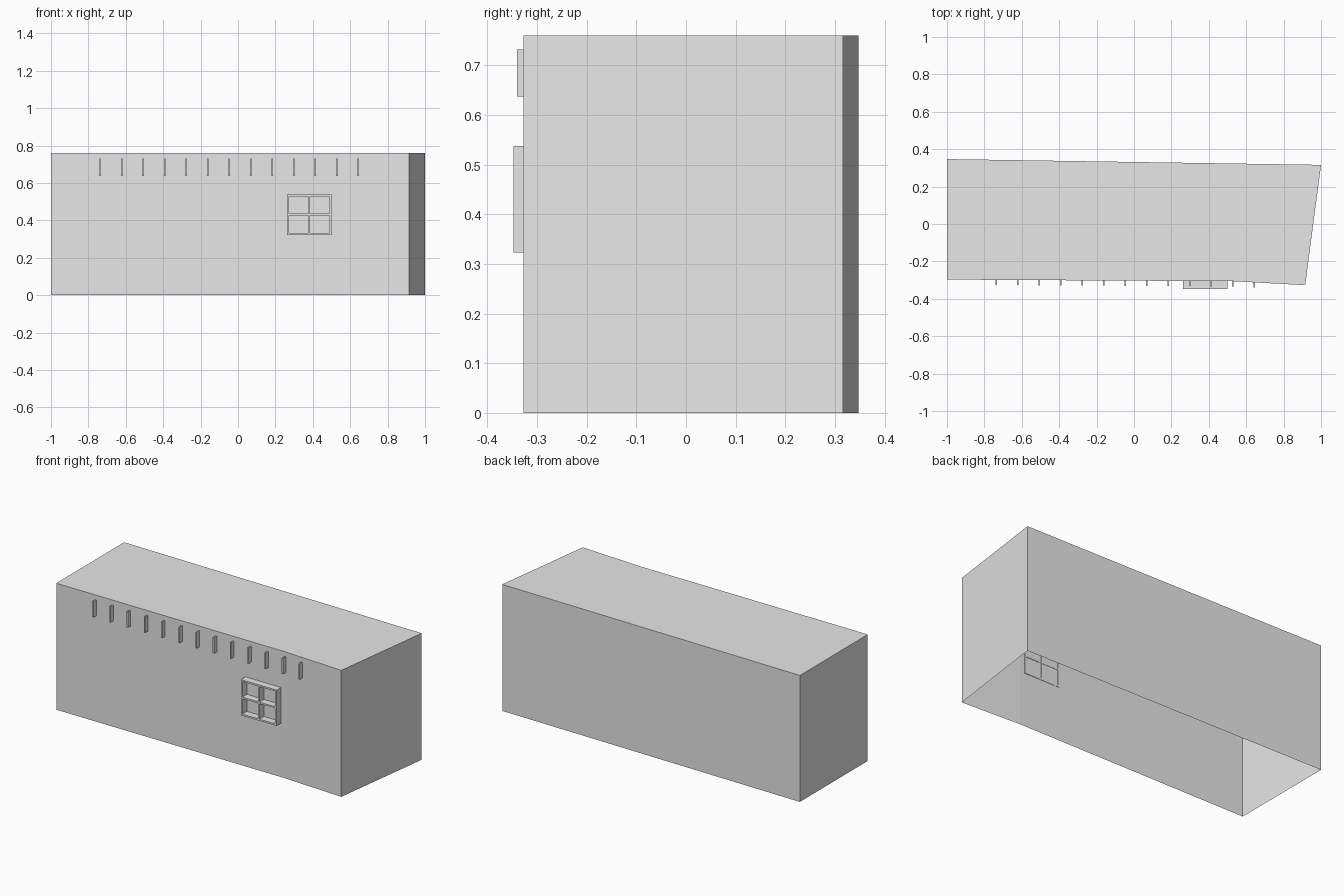
import bpy, bmesh

if "Cube" in bpy.data.objects:
    bpy.data.objects.remove(bpy.data.objects["Cube"])

HEIGHT = 0.76
grey = bpy.data.materials.new("plain grey")
grey.diffuse_color = (0.8, 0.8, 0.8, 1)
grey.use_nodes = True
grey.node_tree.nodes["Principled BSDF"].inputs["Base Color"].default_value = grey.diffuse_color


def make_object(name, bm):
    mesh = bpy.data.meshes.new(name)
    bm.to_mesh(mesh)
    bm.free()
    mesh.materials.append(grey)
    obj = bpy.data.objects.new(name, mesh)
    bpy.context.collection.objects.link(obj)
    return obj


def box(name, x, y, z):
    """Box from (low, high) ranges on each axis."""
    bm = bmesh.new()
    bmesh.ops.create_cube(bm, size=1)
    for v in bm.verts:
        for i, (low, high) in enumerate((x, y, z)):
            v.co[i] = high if v.co[i] > 0 else low
    return make_object(name, bm)


def front_y(x):
    """Depth of the slightly bent front wall at x."""
    if x < 0.53:
        return -0.297 - 0.009 * (x + 1) / 1.53
    return -0.306 - 0.021 * (x - 0.53) / 0.385


# Building shell: walls and flat roof, open underneath
plan = [(-1, front_y(-1)), (0.53, front_y(0.53)), (0.915, front_y(0.915)),
        (1, 0.316), (-1, 0.347)]
bm = bmesh.new()
low = [bm.verts.new((x, y, 0)) for x, y in plan]
high = [bm.verts.new((x, y, HEIGHT)) for x, y in plan]
for i in range(len(plan)):
    j = (i + 1) % len(plan)
    bm.faces.new((low[i], low[j], high[j], high[i]))
bm.faces.new(high)
make_object("building_shell", bm)

# Row of thin fins below the roof edge
for i in range(13):
    x = -0.737 + 0.115 * i
    y = front_y(x)
    box(f"wall_fin_{i + 1}", (x - 0.004, x + 0.004), (y - 0.028, y + 0.001),
        (0.637, 0.732))

# Window frame: three uprights and three rails
X0, X1, Z0, Z1 = 0.262, 0.5, 0.323, 0.538
T = 0.01
FRONT, BACK = -0.347, -0.303
for name, x in (("left", X0), ("middle", (X0 + X1 - T) / 2), ("right", X1 - T)):
    box(f"window_upright_{name}", (x, x + T), (FRONT, BACK), (Z0, Z1))
for name, z in (("bottom", Z0), ("middle", (Z0 + Z1 - T) / 2), ("top", Z1 - T)):
    box(f"window_rail_{name}", (X0, X1), (FRONT, BACK), (z, z + T))
